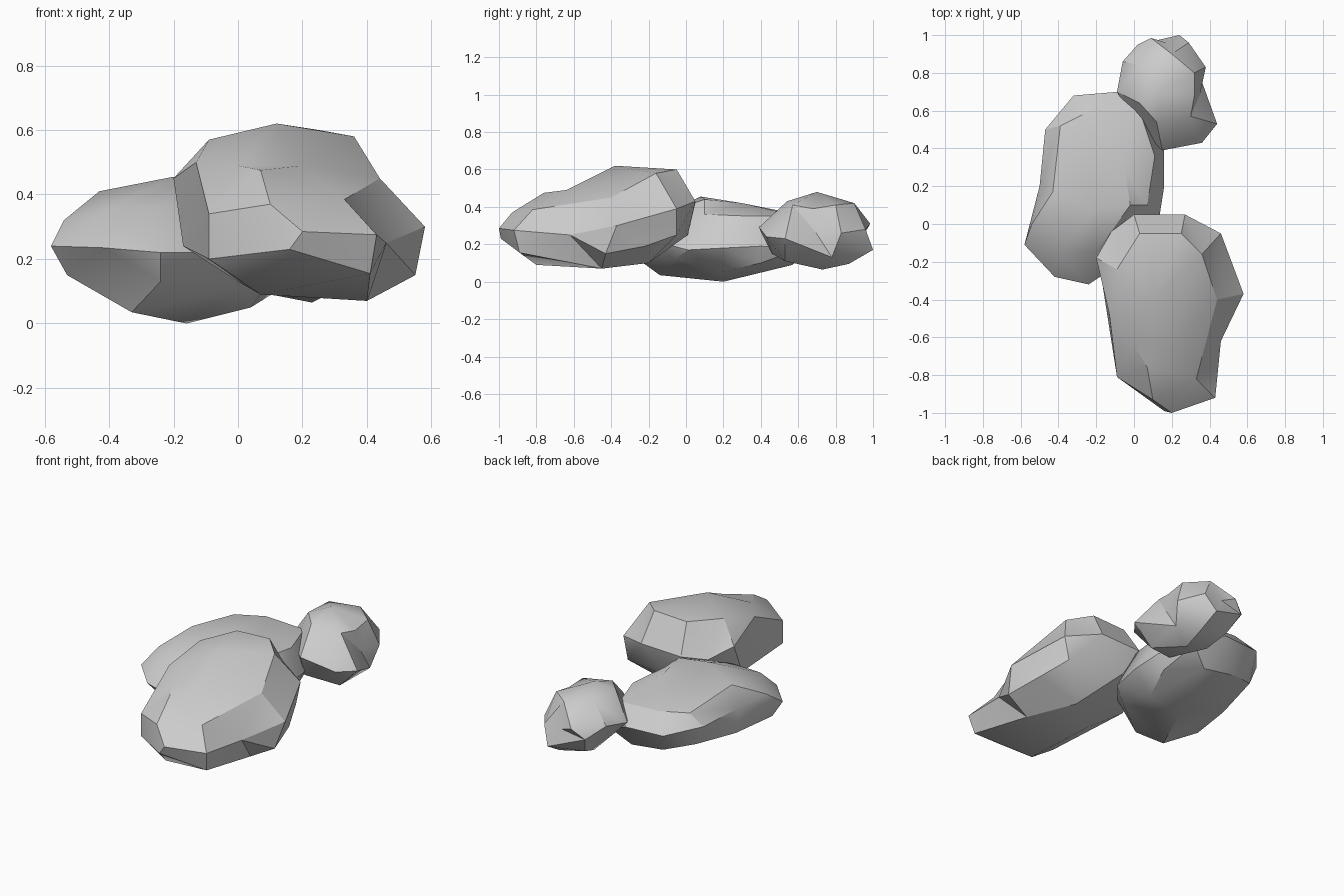
import bpy, bmesh
from mathutils import Vector


def rock(name, centre, radii, corners):
    """Skin a boulder over its corner points. The points are hulled on a
    sphere first, so shallow dents survive when they move back."""
    c = Vector(centre)
    bm = bmesh.new()
    home = {}
    for p in corners:
        d = Vector(p) - c
        unit = Vector((d.x / radii[0], d.y / radii[1], d.z / radii[2])).normalized()
        home[bm.verts.new(unit)] = Vector(p)
    bmesh.ops.convex_hull(bm, input=bm.verts[:])
    for v in bm.verts:
        v.co = home[v]
    bmesh.ops.recalc_face_normals(bm, faces=bm.faces[:])
    me = bpy.data.meshes.new(name)
    bm.to_mesh(me)
    bm.free()
    ob = bpy.data.objects.new(name, me)
    bpy.context.collection.objects.link(ob)
    bpy.ops.object.select_all(action='DESELECT')
    ob.select_set(True)
    bpy.context.view_layer.objects.active = ob
    bpy.ops.object.shade_smooth_by_angle(angle=0.52)
    return ob


# Large front boulder with a lower sloping toe
rock("large_boulder", (0.18, -0.43, 0.32), (0.38, 0.53, 0.27), [
    # toe
    (.20, -1.0, .285), (.43, -.92, .275), (.41, -.89, .155), (.16, -.99, .23),
    (-.09, -.81, .34), (-.09, -.81, .20), (.10, -.93, .37), (.07, -.76, .475),
    (.33, -.82, .385),
    # crown
    (0, -.64, .49), (.20, -.64, .49), (-.13, -.48, .50), (-.09, -.24, .57),
    (.12, -.38, .62), (.03, -.05, .59), (.25, -.05, .60), (.36, -.16, .58),
    (.44, -.40, .45),
    # girth
    (.46, -.62, .25), (.58, -.37, .30), (.46, -.05, .39), (.27, .05, .43),
    (0, .05, .42), (-.12, -.04, .40), (-.20, -.18, .45), (-.17, -.30, .24),
    # underside
    (.55, -.43, .15), (.07, -.80, .09), (.40, -.45, .07), (.25, -.20, .10),
    (0, -.40, .13), (-.08, -.10, .25), (.10, .01, .25), (.43, -.05, .25),
    (.50, -.22, .19)])

# Flat middle boulder on the left
rock("middle_boulder", (-0.18, 0.2, 0.22), (0.36, 0.5, 0.22), [
    # front end
    (-.58, -.11, .24), (-.53, -.08, .15), (-.42, -.28, .235), (-.24, -.32, .22),
    (-.24, -.27, .13), (-.03, -.18, .22), (-.40, -.15, .355), (-.20, -.15, .36),
    # crown
    (-.54, 0, .32), (-.43, .17, .41), (-.20, .08, .455), (-.02, .10, .44),
    (-.05, .30, .42), (-.39, .52, .36), (-.23, .60, .36), (.03, .60, .35),
    # girth
    (-.50, .20, .30), (-.47, .50, .29), (-.32, .68, .26), (-.08, .70, .26),
    (.08, .62, .18), (.16, .40, .19), (.16, .20, .18), (.13, .01, .17),
    # underside
    (.12, .40, .10), (-.48, .20, .14), (-.33, -.14, .035), (-.16, .20, 0),
    (.04, .18, .05), (-.42, .50, .17), (-.25, .58, .12), (-.03, .57, .09),
    (.03, -.06, .12), (.11, .36, .35), (.07, .10, .36)])

# Small knobbly boulder at the back, dented on its right side
rock("small_boulder", (0.17, 0.7, 0.27), (0.26, 0.3, 0.21), [
    # crown
    (.03, .84, .43), (.20, .90, .42), (.32, .80, .41), (.32, .68, .39),
    (.30, .57, .41), (.12, .54, .43), (.03, .64, .44), (.14, .70, .48),
    # girth
    (.15, .39, .29), (.36, .43, .24), (.44, .53, .23),
    (.35, .69, .27), (.38, .83, .26), (.29, .96, .28), (.24, 1.0, .17),
    (.17, .96, .28), (.09, .985, .31), (.02, .95, .25), (-.06, .86, .32),
    (-.09, .70, .29), (.01, .53, .27),
    # underside
    (.23, .73, .065), (.10, .75, .09), (.32, .53, .11), (.13, .46, .15),
    (.25, .87, .095), (.07, .88, .14), (.35, .78, .13), (.02, .68, .18)])
